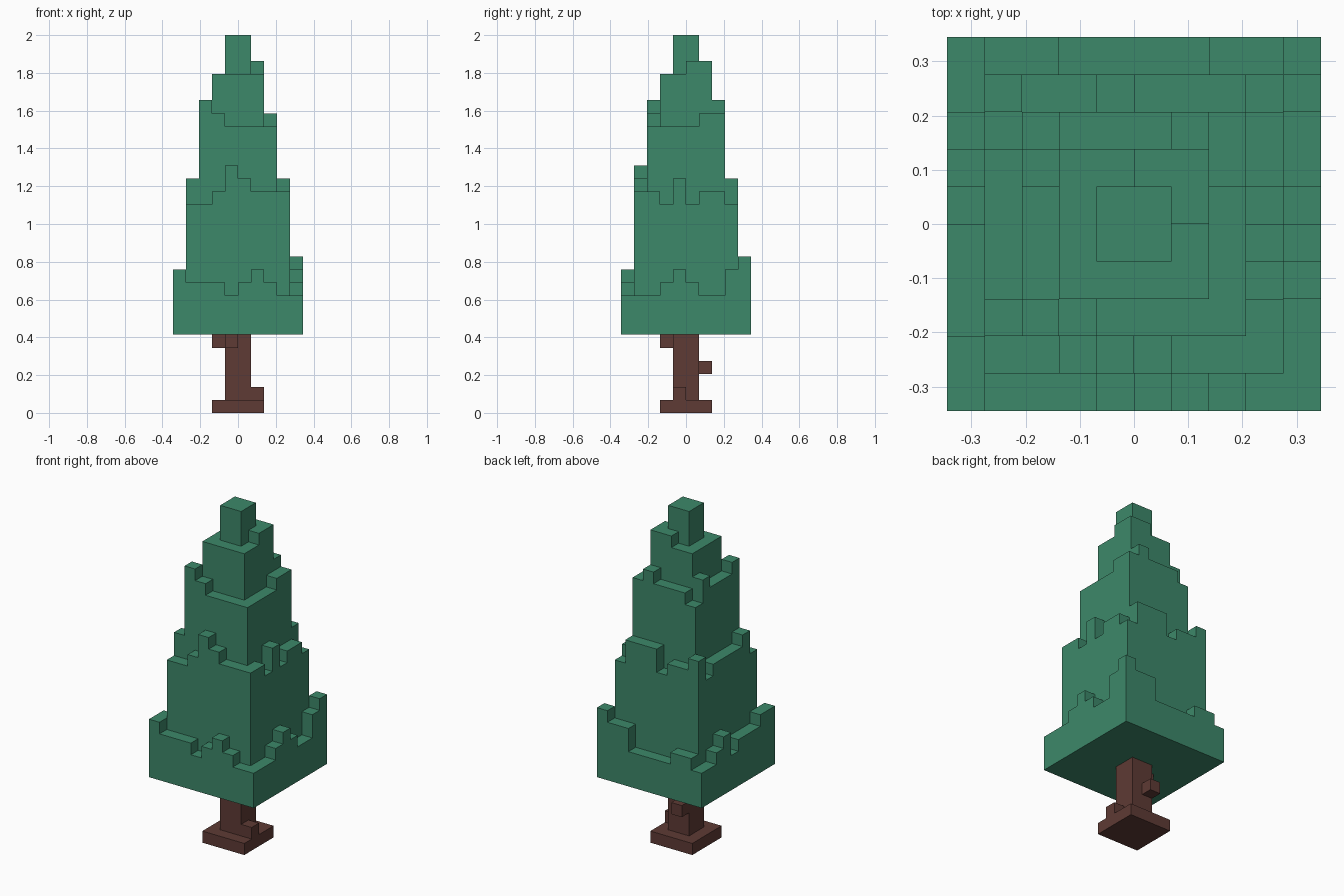
import bpy, bmesh
from mathutils import Vector

if "Cube" in bpy.data.objects:
    bpy.data.objects.remove(bpy.data.objects["Cube"])

U = 2 / 29  # one block


def material(name, rgb):
    m = bpy.data.materials.new(name)
    m.diffuse_color = (*rgb, 1)
    m.use_nodes = True
    m.node_tree.nodes["Principled BSDF"].inputs["Base Color"].default_value = m.diffuse_color
    return m


green = material("needle green", (0.046, 0.246, 0.143))
brown = material("bark brown", (0.112, 0.043, 0.035))

DIRS = [Vector(d) for d in ((1, 0, 0), (-1, 0, 0), (0, 1, 0),
                            (0, -1, 0), (0, 0, 1), (0, 0, -1))]


def box(x0, x1, y0, y1, z0, z1):
    return {(x, y, z) for x in range(x0, x1) for y in range(y0, y1)
            for z in range(z0, z1)}


def build(name, cells, mat):
    """Skin a set of blocks with its outer faces, merged where flat."""
    bm = bmesh.new()
    verts = {}

    def vert(p):
        key = tuple(round(c) for c in p)
        if key not in verts:
            verts[key] = bm.verts.new(Vector(key) * U)
        return verts[key]

    for c in sorted(cells):
        for d in DIRS:
            if tuple(int(v) for v in Vector(c) + d) in cells:
                continue
            a = Vector((d.y, d.z, d.x))
            b = d.cross(a)
            mid = Vector(c) + Vector((0.5, 0.5, 0.5)) + d / 2
            bm.faces.new([vert(mid + (a * s + b * t) / 2)
                          for s, t in ((-1, -1), (1, -1), (1, 1), (-1, 1))])
    bmesh.ops.dissolve_limit(bm, angle_limit=0.01, verts=bm.verts[:], edges=bm.edges[:])
    me = bpy.data.meshes.new(name)
    bm.to_mesh(me)
    bm.free()
    me.materials.append(mat)
    ob = bpy.data.objects.new(name, me)
    bpy.context.collection.objects.link(ob)


# Trunk with square foot, root knob and branch stubs
trunk = (box(-1, 1, -1, 1, 0, 6) | box(-2, 2, -2, 2, 0, 1)
         | box(1, 2, -1, 0, 1, 2) | box(-1, 0, 1, 2, 3, 4)
         | box(-1, 0, -2, -1, 5, 6) | box(-2, -1, -1, 0, 5, 6))
build("trunk", trunk, brown)

# Foliage tiers: half width, bottom, then ragged rim heights as offsets from base
# front/back run along +x, left/right run along +y
tiers = [
    (5, 6, 9, "2111012100", "0110000223", "2211102100", "0001210023"),
    (4, 16, 16, "00132111", "21102220", "02111102", "11020110"),
    (3, 22, 22, "210000", "011121", "211120", "000011"),
    (2, 26, 26, "0000", "0011", "0000", "0011"),
]
foliage = box(-1, 1, -1, 1, 6, 29)  # tip and core
for h, bottom, base, front, back, left, right in tiers:
    core_top = base + 2
    foliage |= box(-h, h, -h, h, 6, base)
    for i in range(2 * h):
        p = i - h
        for x, y, row in ((p, -h, front), (p, h - 1, back),
                          (-h, p, left), (h - 1, p, right)):
            foliage |= box(x, x + 1, y, y + 1, base, base + int(row[i]))
build("foliage", foliage, green)
